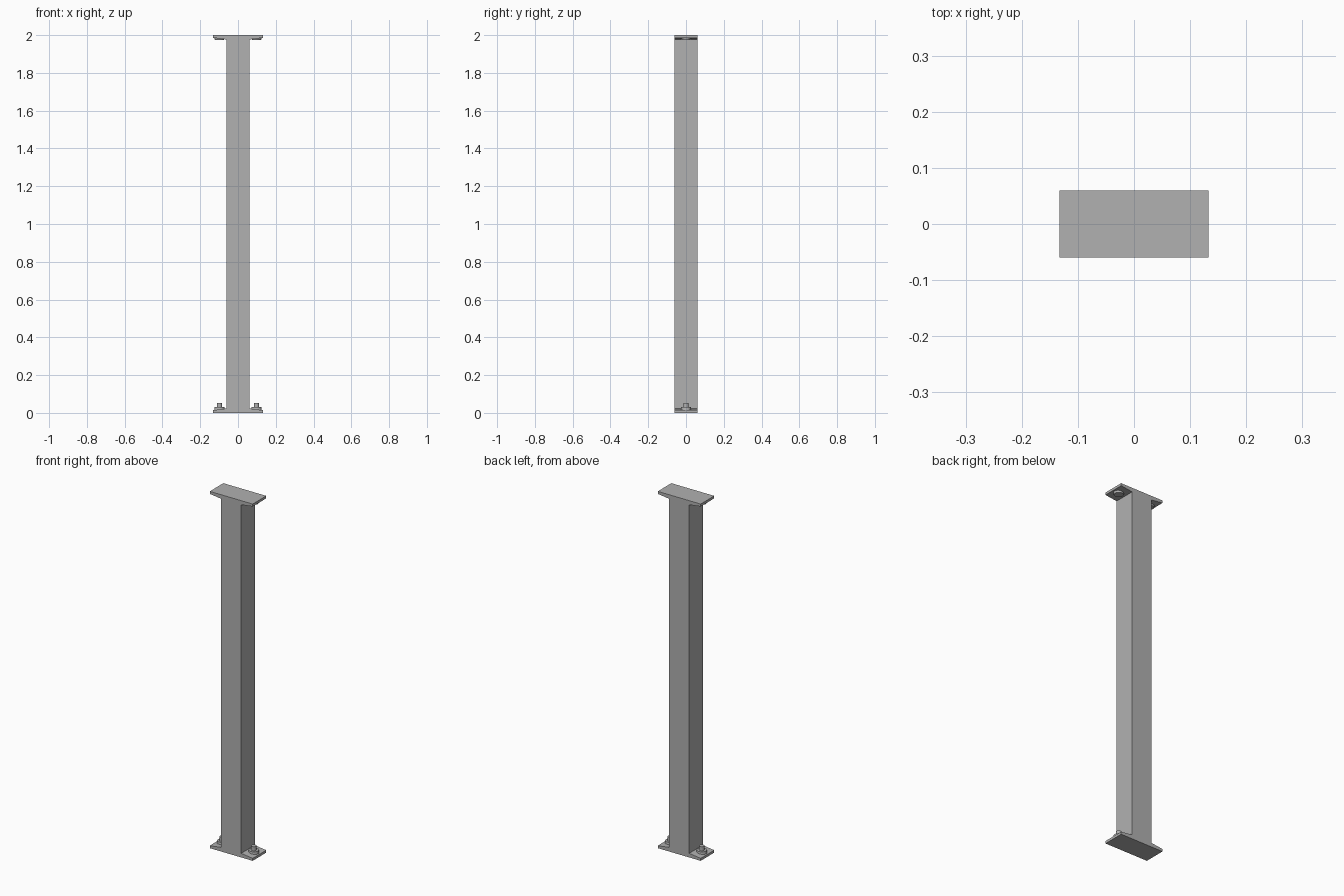
import bpy, bmesh
from mathutils import Matrix

old = bpy.data.objects.get("Cube")
if old:
    bpy.data.objects.remove(old, do_unlink=True)

steel = bpy.data.materials.new("grey steel")
steel.use_nodes = True
steel.diffuse_color = (0.44, 0.44, 0.44, 1)
steel.node_tree.nodes["Principled BSDF"].inputs["Base Color"].default_value = (0.44, 0.44, 0.44, 1)


def finish(name, bm):
    mesh = bpy.data.meshes.new(name)
    bmesh.ops.recalc_face_normals(bm, faces=bm.faces[:])
    bm.to_mesh(mesh)
    bm.free()
    mesh.materials.append(steel)
    obj = bpy.data.objects.new(name, mesh)
    bpy.context.collection.objects.link(obj)
    return obj


def extrude_profile(name, points, half_depth):
    bm = bmesh.new()
    face = bm.faces.new([bm.verts.new((x, -half_depth, z)) for x, z in points])
    ext = bmesh.ops.extrude_face_region(bm, geom=[face])
    verts = [g for g in ext["geom"] if isinstance(g, bmesh.types.BMVert)]
    bmesh.ops.translate(bm, verts=verts, vec=(0, 2 * half_depth, 0))
    return finish(name, bm)


def disc(name, x, z0, z1, r0, r1, sides):
    bm = bmesh.new()
    bmesh.ops.create_cone(bm, cap_ends=True, segments=sides, radius1=r0, radius2=r1,
                          depth=z1 - z0, matrix=Matrix.Translation((x, 0, (z0 + z1) / 2)))
    obj = finish(name, bm)
    bpy.ops.object.select_all(action='DESELECT')
    obj.select_set(True)
    bpy.context.view_layer.objects.active = obj
    bpy.ops.object.shade_smooth_by_angle()


# Square post
W, P, D = 0.133, 0.062, 0.06
extrude_profile("post", [(-P, 0.01), (P, 0.01), (P, 1.99), (-P, 1.99)], D)

# End plates, slightly thicker where they meet the post
half = [(W, 0), (W, 0.014), (P, 0.023)]
plate = half + [(-x, z) for x, z in reversed(half)]
extrude_profile("base_plate", plate, D)
extrude_profile("top_plate", [(x, 2 - z) for x, z in plate], D)

# Bolts: washer and stud at the base, flat heads under the top plate
for side, x in (("left", 0.098), ("right", -0.098)):
    disc(side + "_base_washer", x, 0.012, 0.03, 0.028, 0.026, 24)
    disc(side + "_base_stud", x, 0.028, 0.053, 0.014, 0.014, 24)
    disc(side + "_top_bolt_head", x, 1.974, 1.988, 0.024, 0.028, 24)
